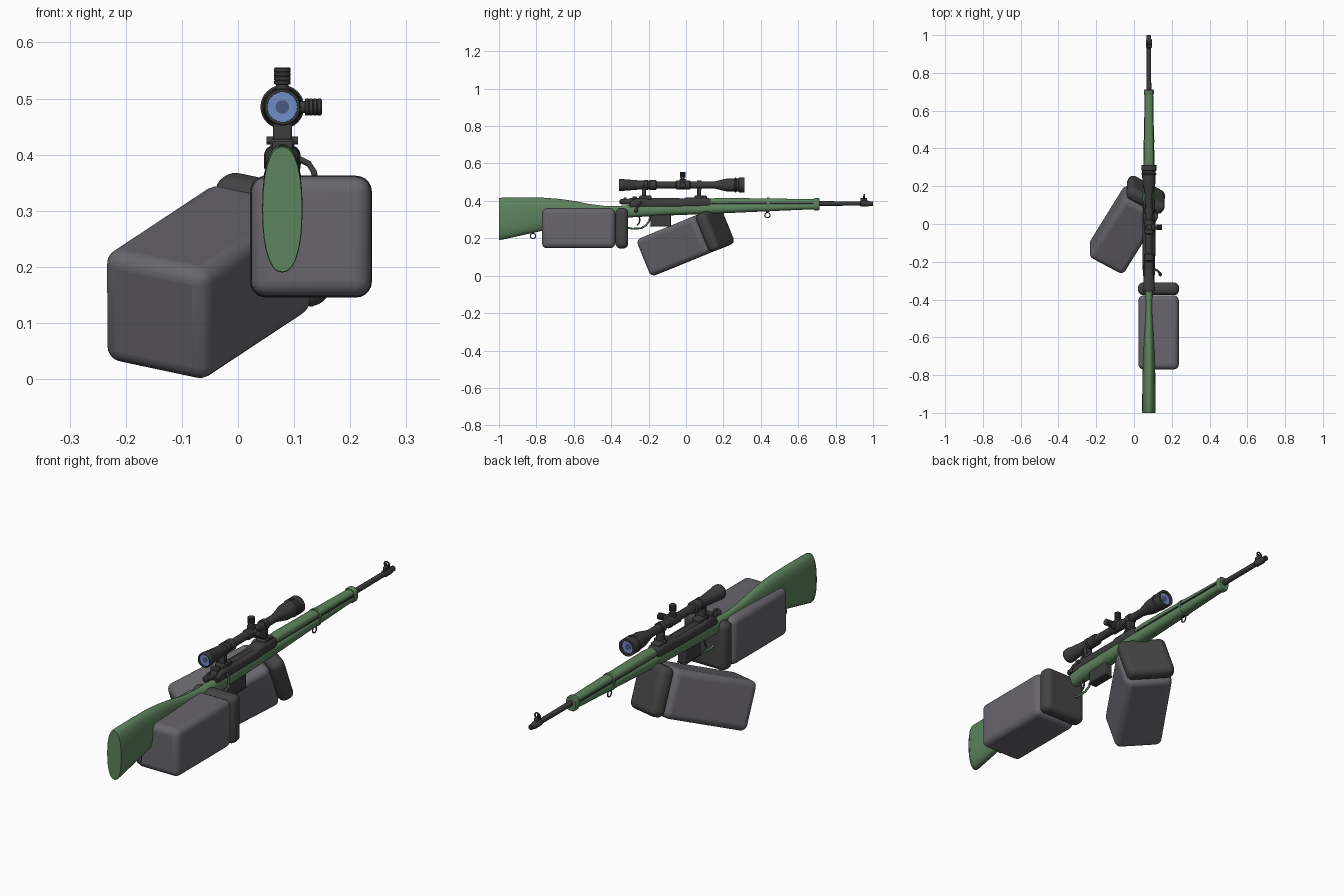
import bpy, bmesh, math
from mathutils import Vector, Matrix

if "Cube" in bpy.data.objects:
    bpy.data.objects.remove(bpy.data.objects["Cube"])

CX = 0.079      # rifle centre line
SCOPE_Z = 0.485
BORE_Z = 0.386


def material(name, rgb):
    m = bpy.data.materials.new(name)
    m.diffuse_color = (*rgb, 1)
    m.use_nodes = True
    m.node_tree.nodes["Principled BSDF"].inputs["Base Color"].default_value = m.diffuse_color
    return m


GREEN = material("green_stock", (0.110, 0.228, 0.110))
METAL = material("dark_metal", (0.045, 0.045, 0.045))
SLEEVE = material("grey_sleeve", (0.138, 0.133, 0.150))
GLOVE = material("dark_glove", (0.060, 0.058, 0.060))
LENS = material("blue_lens", (0.165, 0.265, 0.560))
PUPIL = material("deep_blue_lens", (0.070, 0.100, 0.230))


def finish(name, bm, mat, angle=35, bevel=0, segments=2):
    bmesh.ops.recalc_face_normals(bm, faces=bm.faces)
    me = bpy.data.meshes.new(name)
    bm.to_mesh(me)
    bm.free()
    ob = bpy.data.objects.new(name, me)
    bpy.context.collection.objects.link(ob)
    me.materials.append(mat)
    if bevel:
        mod = ob.modifiers.new("round", 'BEVEL')
        mod.width, mod.segments = bevel, segments
    bpy.ops.object.select_all(action='DESELECT')
    ob.select_set(True)
    bpy.context.view_layer.objects.active = ob
    bpy.ops.object.shade_smooth_by_angle(angle=math.radians(angle))
    return ob


def box(name, centre, size, mat, bevel=0.003, segments=2, rot=None):
    bm = bmesh.new()
    bmesh.ops.create_cube(bm, size=1)
    m = Matrix.Translation(centre) @ (rot.to_4x4() if rot else Matrix()) @ Matrix.Diagonal((*size, 1))
    bm.transform(m)
    return finish(name, bm, mat, 40, bevel, segments)


def skin(bm, rings, caps=True):
    """Join rings of points into a tube."""
    vs = [[bm.verts.new(p) for p in ring] for ring in rings]
    n = len(vs[0])
    for a, b in zip(vs, vs[1:]):
        for i in range(n):
            bm.faces.new((a[i], a[(i + 1) % n], b[(i + 1) % n], b[i]))
    if caps:
        bm.faces.new(vs[0])
        bm.faces.new(vs[-1])


def lathe(name, origin, axis, profile, mat, n=24):
    """Turn (distance, radius) pairs around an axis."""
    q = Vector((0, 0, 1)).rotation_difference(Vector(axis))
    bm = bmesh.new()
    skin(bm, [[Vector(origin) + q @ Vector((r * math.cos(k * math.tau / n),
              r * math.sin(k * math.tau / n), t)) for k in range(n)] for t, r in profile])
    return finish(name, bm, mat)


def loft(name, sections, mat, power=1.0, n=28):
    """Rounded sections (y, top, bottom, half width) along the rifle."""
    bm = bmesh.new()

    def shaped(v):
        return math.copysign(abs(v) ** power, v)
    skin(bm, [[(CX + w * shaped(math.cos(k * math.tau / n)), y,
                (t + b) / 2 + (t - b) / 2 * shaped(math.sin(k * math.tau / n)))
               for k in range(n)] for y, t, b, w in sections])
    return finish(name, bm, mat)


def wire(name, points, radius, mat, cyclic=False):
    cu = bpy.data.curves.new(name, 'CURVE')
    cu.dimensions = '3D'
    cu.bevel_depth, cu.bevel_resolution, cu.use_fill_caps = radius, 2, True
    sp = cu.splines.new('POLY')
    sp.points.add(len(points) - 1)
    for p, c in zip(sp.points, points):
        p.co = (*c, 1)
    sp.use_cyclic_u = cyclic
    cu.materials.append(mat)
    ob = bpy.data.objects.new(name, cu)
    bpy.context.collection.objects.link(ob)


# --- Arms: rounded sleeve blocks with gloved ends ---
def arm(side, centre, rot):
    for part, mid, length, width, mat in (("sleeve", -0.034, 0.392, 0.214, SLEEVE),
                                          ("glove", 0.197, 0.068, 0.217, GLOVE)):
        box(side + "_" + part, Vector(centre) + rot @ Vector((0, mid, 0)),
            (width, length, width), mat, 0.028, 5, rot)


arm("right", (0.130, -0.540, 0.254), Matrix.Identity(3))
along = Vector((0.498, 0.803, 0.329)).normalized()
up = Vector((-0.005, -0.377, 0.927))
up = (up - along * up.dot(along)).normalized()
across = along.cross(up)
arm("left", (-0.036, -0.003, 0.184), Matrix((across, along, up)).transposed())

# --- Stock and handguard ---
loft("stock", [(-0.998, .413, .194, .034), (-0.985, .417, .192, .036), (-.86, .418, .220, .035),
               (-.76, .417, .242, .033), (-.68, .411, .262, .030), (-.60, .400, .280, .026),
               (-.52, .384, .295, .021), (-.44, .374, .303, .019), (-.37, .372, .307, .021),
               (-.31, .377, .311, .027), (-.24, .384, .315, .033), (-.10, .386, .322, .034),
               (.12, .388, .330, .033), (.40, .389, .343, .028), (.70, .389, .356, .022)],
     GREEN, 0.85)
loft("butt_plate", [(-1.0, .414, .191, .035), (-.992, .416, .190, .036)], GREEN, 0.88)
loft("handguard", [(.13, .412, .378, .024), (.17, .416, .378, .026), (.45, .413, .378, .024),
                   (.69, .409, .375, .021)], GREEN, 0.85)
loft("front_band", [(.685, .413, .351, .025), (.690, .416, .349, .027), (.708, .416, .349, .027),
                    (.713, .412, .352, .024)], GREEN, 0.8)
loft("middle_band", [(.432, .417, .340, .0295), (.446, .417, .340, .0295)], GREEN, 0.8)
for z in (.385, .220):
    lathe("butt_screw", (CX, -1.001, z), (0, 1, 0), [(0, .005), (.004, .005)], GREEN, 12)
# seam between stock and handguard
for s in (-1, 1):
    box("barrel_seam", (CX + s * .0215, .41, .3875), (.006, .54, .007), METAL, 0)

# --- Barrel and front sight ---
lathe("barrel", (CX, .10, BORE_Z), (0, 1, 0),
      [(0, .016), (.55, .014), (.61, .0125), (.83, .0115), (.835, .0155), (.875, .0155),
       (.88, .012), (.90, .012), (.90, .006), (.87, .006)], METAL)
box("front_sight_base", (CX, .950, .405), (.014, .035, .022), METAL)
wire("front_sight_hood", [(CX + .012 * math.cos(k * math.tau / 14), .953,
     .422 + .012 * math.sin(k * math.tau / 14)) for k in range(14)], .0035, METAL, True)
box("front_sight_post", (CX, .950, .420), (.004, .006, .014), METAL, 0)

# --- Receiver, bolt and handle ---
loft("receiver", [(-.30, .395, .360, .026), (-.27, .412, .360, .031), (-.22, .416, .362, .033),
                  (-.20, .409, .362, .033), (-.02, .409, .362, .033), (0.0, .418, .362, .033),
                  (.11, .418, .365, .032), (.13, .412, .368, .026)], METAL, 0.65)
lathe("bolt", (CX, -.355, .396), (0, 1, 0),
      [(0, .008), (.008, .014), (.045, .015), (.06, .019), (.13, .019), (.36, .018)], METAL)
box("bolt_safety", (CX, -.325, .408), (.012, .016, .022), METAL)
box("rear_sight", (CX, -.275, .416), (.036, .024, .016), METAL)
wire("bolt_handle", [(CX + .012, -.235, .394), (.112, -.240, .391), (.126, -.248, .384),
                     (.135, -.258, .370), (.139, -.266, .352)], .0055, METAL)
lathe("bolt_knob", (.138, -.264, .360), (.12, -.25, -.95),
      [(0, .004), (.005, .008), (.013, .010), (.021, .008), (.025, .003)], METAL, 16)

# --- Magazine, trigger and guard ---
box("magazine", (CX, -.136, .297), (.040, .110, .066), METAL)
box("magazine_floor", (CX, -.136, .266), (.044, .116, .007), METAL)
wire("trigger_guard", [(CX, -.335, .312), (CX, -.328, .275), (CX, -.312, .257), (CX, -.285, .251),
                       (CX, -.240, .254), (CX, -.215, .268), (CX, -.197, .292), (CX, -.192, .318)],
     .005, GREEN)
wire("trigger", [(CX, -.25, .318), (CX, -.247, .295), (CX, -.252, .280), (CX, -.262, .270)],
     .004, METAL)

# --- Sling swivels ---
for y, z in ((-.818, .213), (.435, .324)):
    wire("sling_ring", [(CX, y + .014 * math.cos(k * math.tau / 16),
         z + .014 * math.sin(k * math.tau / 16)) for k in range(16)], .0028, METAL, True)
    box("sling_mount", (CX, y, z + .018), (.010, .012, .014), METAL, .002)

# --- Scope: tube, eyepiece, objective ---
lathe("scope_body", (CX, 0, SCOPE_Z), (0, 1, 0),
      [(-.345, .027), (-.357, .027), (-.357, .031), (-.352, .033), (-.335, .033), (-.332, .031),
       (-.245, .024), (-.225, .021), (-.222, .026), (-.205, .026), (-.202, .023), (-.195, .023),
       (-.192, .026), (-.160, .026), (-.157, .018), (-.055, .018), (-.050, .023), (.020, .023),
       (.025, .018), (.150, .018), (.215, .034), (.260, .036), (.263, .039), (.268, .039),
       (.271, .036), (.280, .036), (.283, .039), (.313, .039), (.313, .029), (.300, .029)],
      METAL, 32)
for side, y, r in ((-1, -.347, .0268), (1, .302, .0288)):
    lathe("lens", (CX, y, SCOPE_Z), (0, side, 0), [(0, r), (.002, r)], LENS, 32)
    lathe("lens_centre", (CX, y, SCOPE_Z), (0, side, 0), [(0, r * .45), (.003, r * .45)], PUPIL)

# adjustment turrets on top and right, with ridged caps
ridges = [(.014, .018), (.030, .018), (.032, .011), (.040, .011)]
for k in range(4):
    t = .041 + k * .0075
    ridges += [(t, .015), (t + .005, .015), (t + .006, .0138)]
ridges += [(.070, .0138), (.0705, .012)]
for axis in ((0, 0, 1), (1, 0, 0)):
    lathe("scope_turret", (CX, -.018, SCOPE_Z), axis, ridges, METAL)

# mounts holding the scope above the receiver
for y in (-.225, .070):
    lathe("scope_ring", (CX, y - .012, SCOPE_Z), (0, 1, 0), [(0, .0235), (.024, .0235)], METAL)
    box("scope_post", (CX, y, .443), (.034, .022, .056), METAL)
    box("scope_mount_base", (CX, y + .008, .418), (.042, .066, .020), METAL, .005)
    lathe("scope_clamp_screw", (CX - .028, y, .425), (1, 0, 0), [(0, .007), (.056, .007)], METAL, 12)
